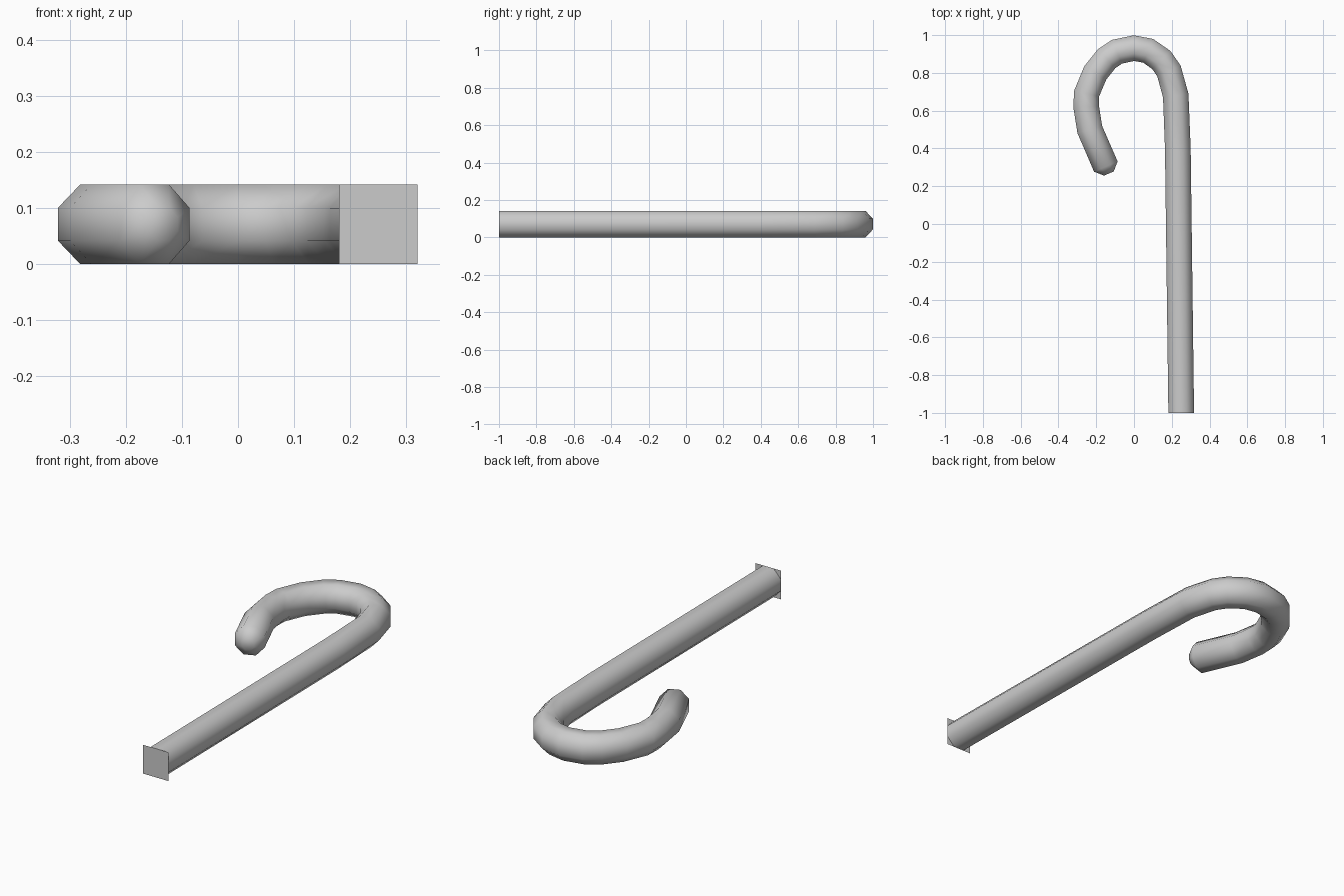
import bpy, bmesh, math
from mathutils import Vector

if "Cube" in bpy.data.objects:
    bpy.data.objects.remove(bpy.data.objects["Cube"])

R_SIDE, R_UP, ZC = 0.068, 0.071, 0.071   # half widths of the octagonal section

# Centre line of the cane, seen from above
path = [Vector(p) for p in (
    (0.25, -1), (0.232, 0.4), (0.221, 0.68), (0.185, 0.81), (0.145, 0.868),
    (0.075, 0.917), (0, 0.931), (-0.09, 0.912), (-0.145, 0.875), (-0.205, 0.80),
    (-0.251, 0.69), (-0.253, 0.62), (-0.234, 0.5), (-0.149, 0.304))]


def add_ring(bm, centre, direction, scale=1.0):
    side = Vector((direction.y, -direction.x)).normalized()
    verts = []
    for i in range(8):
        a = math.radians(22.5 + 45 * i)
        k = scale / math.cos(math.radians(22.5))
        p = centre + side * (math.cos(a) * R_SIDE * k)
        verts.append(bm.verts.new((p.x, p.y, ZC + math.sin(a) * R_UP * k)))
    return verts


def make_object(name, bm, smooth):
    mesh = bpy.data.meshes.new(name)
    bm.to_mesh(mesh)
    bm.free()
    for f in mesh.polygons:
        f.use_smooth = smooth
    obj = bpy.data.objects.new(name, mesh)
    bpy.context.collection.objects.link(obj)
    return obj


# Cane tube: octagonal rings swept along the path
bm = bmesh.new()
rings = []
for i, p in enumerate(path):
    if i == 0:
        d = Vector((0, 1))
    elif i == len(path) - 1:
        d = (p - path[i - 1]).normalized()
    else:
        d = (p - path[i - 1]).normalized() + (path[i + 1] - p).normalized()
    rings.append(add_ring(bm, p, d))

# Chamfered round tip
rings.append(add_ring(bm, path[-1] + d * 0.04, d, 0.41))
for a, b in zip(rings, rings[1:]):
    for j in range(8):
        bm.faces.new((a[j], a[(j + 1) % 8], b[(j + 1) % 8], b[j]))
bm.faces.new(rings[-1])
bmesh.ops.recalc_face_normals(bm, faces=bm.faces)
make_object("cane_tube", bm, True)

# Square plate closing the foot
bm = bmesh.new()
bm.faces.new([bm.verts.new((x, -1, z)) for x, z in
              ((0.18, 0), (0.32, 0), (0.32, 0.142), (0.18, 0.142))])
make_object("foot_plate", bm, False)
